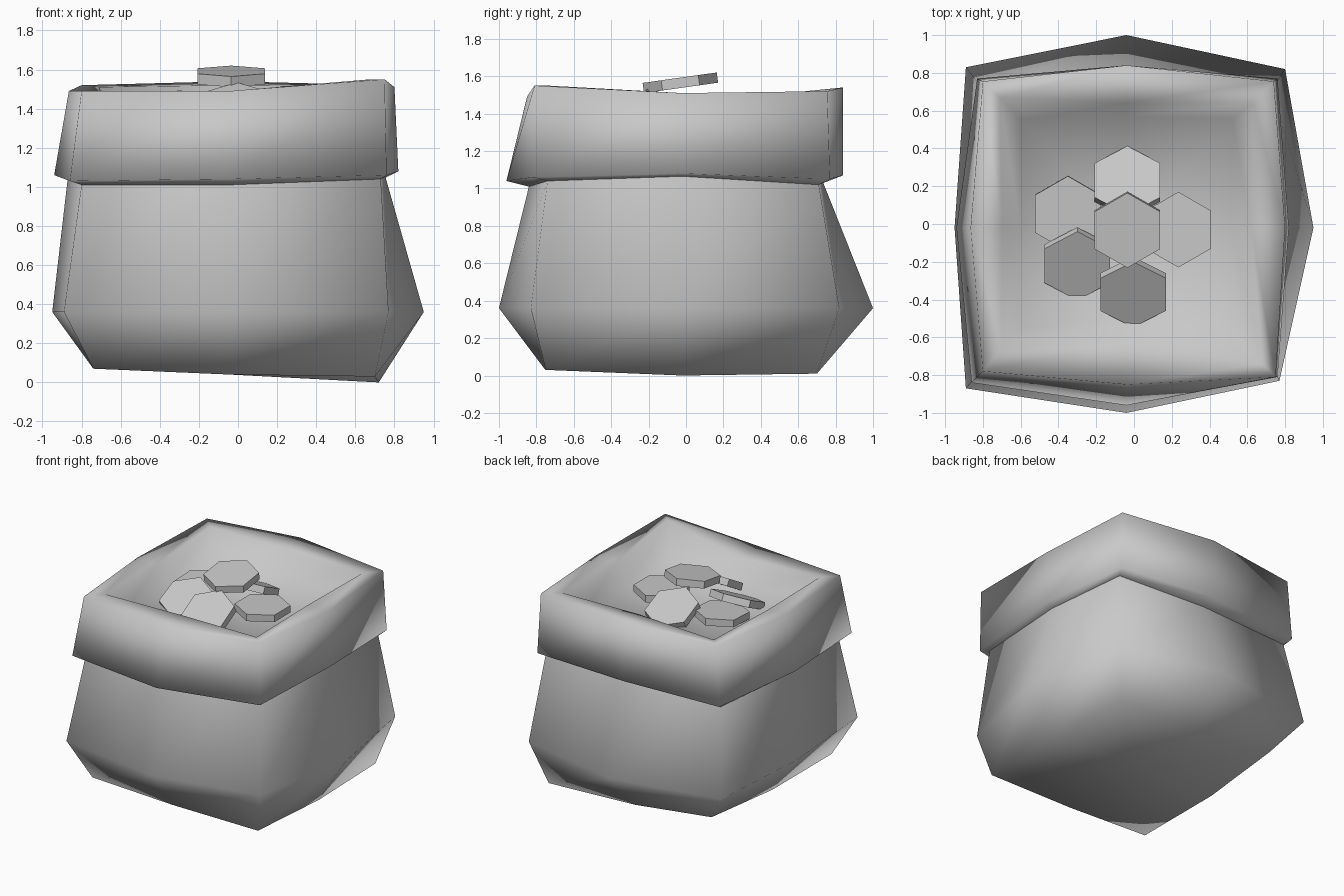
import bpy, bmesh
from math import radians
from mathutils import Matrix, Vector

cube = bpy.data.objects.get("Cube")
if cube:
    bpy.data.objects.remove(cube, do_unlink=True)

grey = bpy.data.materials.new("plain_grey")
grey.use_nodes = True
grey.diffuse_color = (0.58, 0.58, 0.58, 1)
grey.node_tree.nodes["Principled BSDF"].inputs["Base Color"].default_value = (0.58, 0.58, 0.58, 1)

MID_X, MID_Y = -0.04, -0.02


def finish(bm, name, smooth):
    for f in bm.faces:
        f.smooth = smooth
    mesh = bpy.data.meshes.new(name)
    bm.to_mesh(mesh)
    bm.free()
    mesh.materials.append(grey)
    ob = bpy.data.objects.new(name, mesh)
    bpy.context.collection.objects.link(ob)
    return ob


def ring(bm, corners, mids, heights):
    """Eight points: four corners, and side middles given as left, right, front, back."""
    fl, fr, br, bl = corners
    ml, mr, mf, mb = mids
    xy = [fl, (MID_X, mf), fr, (mr, MID_Y), br, (MID_X, mb), bl, (ml, MID_Y)]
    return [bm.verts.new((x, y, z)) for (x, y), z in zip(xy, heights)]


def skin(bm, rings):
    for low, high in zip(rings, rings[1:]):
        for i in range(8):
            j = (i + 1) % 8
            bm.faces.new((low[i], low[j], high[j], high[i]))


def fan(bm, end, z, up):
    centre = bm.verts.new((MID_X, MID_Y, z))
    for i in range(8):
        a, b = end[i], end[(i + 1) % 8]
        bm.faces.new((a, b, centre) if up else (b, a, centre))


# Neck line shared by the sack body and the underside of the folded lip
NECK = (((-0.80, -0.76), (0.73, -0.74), (0.73, 0.71), (-0.80, 0.71)), (-0.87, 0.75, -0.84, 0.73),
        (1.01, 1.01, 1.04, 1.065, 1.02, 1.04, 1.02, 1.05))

# Sack body: bottom, belly, neck
bm = bmesh.new()
body = [
    ring(bm, ((-0.74, -0.76), (0.70, -0.75), (0.71, 0.70), (-0.70, 0.68)), (-0.74, 0.72, -0.76, 0.70),
         (0.07, 0.04, 0.03, 0.0, 0.01, 0.04, 0.11, 0.07)),
    ring(bm, ((-0.89, -0.87), (0.77, -0.83), (0.80, 0.82), (-0.89, 0.83)), (-0.95, 0.95, -1.0, 1.0),
         [0.36] * 8),
    ring(bm, *NECK),
]
skin(bm, body)
fan(bm, body[0], 0.04, False)
finish(bm, "sack_body", True)

# Folded lip: underside, lower edge, outer rim, inner rim, and the sunken filling
bm = bmesh.new()
lip = [
    ring(bm, *NECK),
    ring(bm, ((-0.86, -0.84), (0.76, -0.81), (0.76, 0.77), (-0.83, 0.77)), (-0.94, 0.82, -0.96, 0.84),
         (1.03, 1.04, 1.06, 1.08, 1.05, 1.07, 1.05, 1.06)),
    ring(bm, ((-0.80, -0.78), (0.75, -0.81), (0.74, 0.755), (-0.80, 0.755)), (-0.865, 0.80, -0.85, 0.84),
         (1.49, 1.49, 1.55, 1.51, 1.52, 1.54, 1.52, 1.49)),
    ring(bm, ((-0.70, -0.66), (0.68, -0.74), (0.63, 0.64), (-0.71, 0.67)), (-0.70, 0.62, -0.62, 0.64),
         (1.49, 1.48, 1.55, 1.51, 1.51, 1.52, 1.51, 1.48)),
    ring(bm, ((-0.60, -0.55), (0.52, -0.55), (0.52, 0.56), (-0.60, 0.55)), (-0.60, 0.51, -0.52, 0.57),
         [1.34] * 8),
]
skin(bm, lip)
fan(bm, lip[-1], 1.33, True)
finish(bm, "sack_lip", True)

# Six-sided coins lying on the filling: centre and tilt about x, in degrees
coins = [
    ((-0.035, -0.03, 1.565), 8),
    ((-0.035, 0.22, 1.40), -25),
    ((0.235, -0.03, 1.39), 0),
    ((-0.35, 0.055, 1.385), 3),
    ((-0.30, -0.21, 1.385), 25),
    ((-0.005, -0.36, 1.41), 30),
]
for n, (centre, tilt) in enumerate(coins, 1):
    bm = bmesh.new()
    bmesh.ops.create_cone(bm, cap_ends=True, segments=6, radius1=0.2, radius2=0.2, depth=0.055,
                          matrix=Matrix.Translation(Vector(centre)) @ Matrix.Rotation(radians(tilt), 4, 'X'))
    finish(bm, f"coin_{n}", False)
